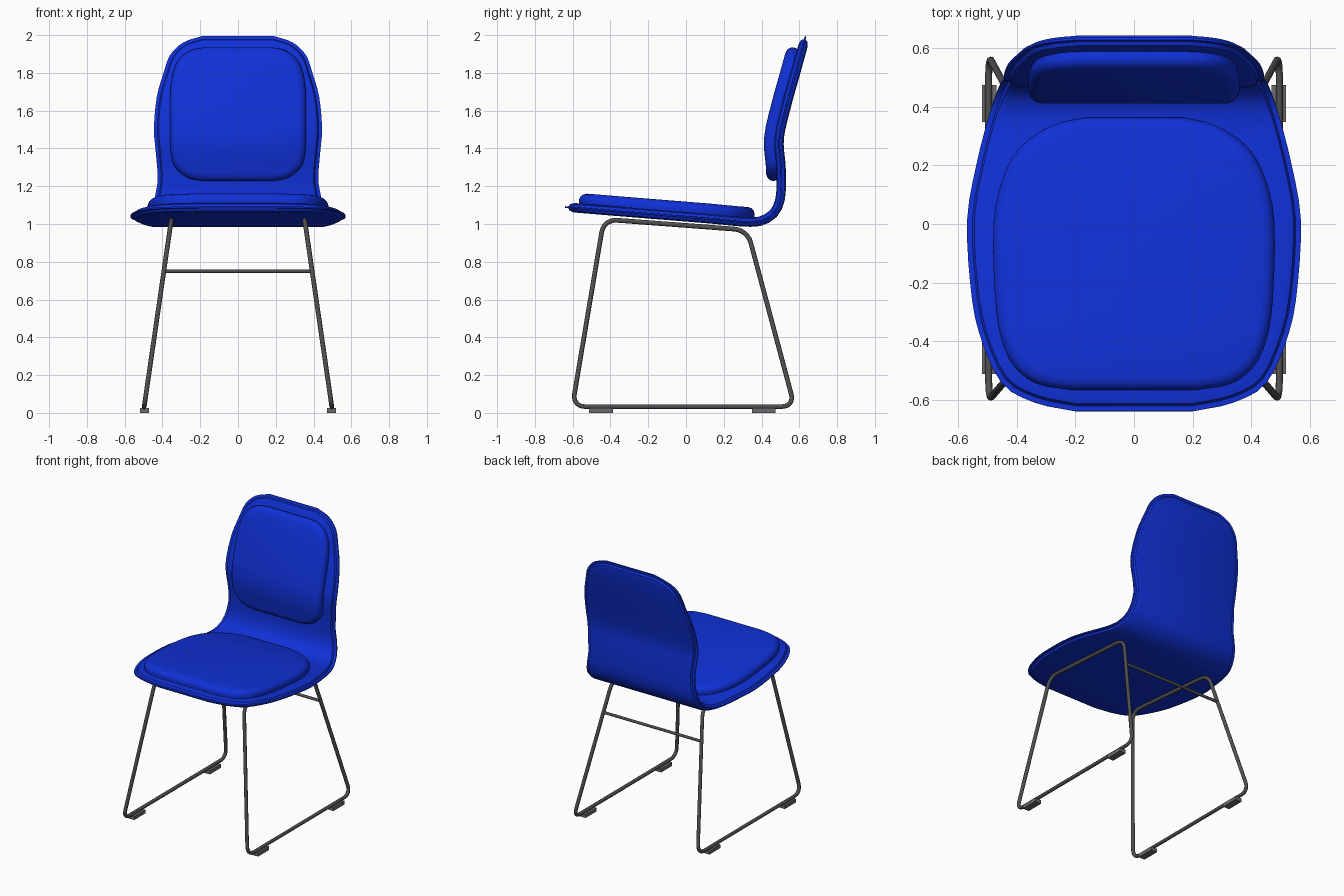
import bpy
import bmesh
import math
from mathutils import Vector
from mathutils.geometry import interpolate_bezier

if "Cube" in bpy.data.objects:
    bpy.data.objects.remove(bpy.data.objects["Cube"], do_unlink=True)


def material(name, color, roughness):
    m = bpy.data.materials.new(name)
    m.use_nodes = True
    m.diffuse_color = (*color, 1)
    bsdf = next(n for n in m.node_tree.nodes if n.type == 'BSDF_PRINCIPLED')
    bsdf.inputs["Base Color"].default_value = (*color, 1)
    bsdf.inputs["Roughness"].default_value = roughness
    return m


BLUE = material("blue upholstery", (0.005, 0.03, 0.68), 0.6)
STEEL = material("dark steel", (0.08, 0.08, 0.078), 0.4)
RUBBER = material("grey glide", (0.15, 0.15, 0.15), 0.7)


def smooth_path(points, steps):
    """Catmull-Rom curve through 2D points."""
    pts = [Vector(p) for p in points]
    pts = [2 * pts[0] - pts[1]] + pts + [2 * pts[-1] - pts[-2]]
    out = []
    for a, b, c, d in zip(pts, pts[1:], pts[2:], pts[3:]):
        for k in range(steps):
            t = k / steps
            out.append(0.5 * (2 * b + (c - a) * t + (2 * a - 5 * b + 4 * c - d) * t * t
                              + (3 * b - a - 3 * c + d) * t ** 3))
    return out + [pts[-2]]


# Side profile of the seat and back as (y, z), with running length
SPINE = smooth_path([(-0.64, 1.09), (-0.3, 1.062), (0.1, 1.03), (0.34, 1.01), (0.43, 1.03),
                     (0.48, 1.08), (0.502, 1.16), (0.503, 1.3), (0.493, 1.45),
                     (0.53, 1.62), (0.58, 1.8), (0.635, 2.0)], 8)
LENGTHS = [0.0]
for p, q in zip(SPINE, SPINE[1:]):
    LENGTHS.append(LENGTHS[-1] + (q - p).length)


def on_spine(s, x, height):
    """Map length s, width x and height above the profile to 3D."""
    i = 0
    while i < len(SPINE) - 2 and LENGTHS[i + 1] < s:
        i += 1
    t = (s - LENGTHS[i]) / (LENGTHS[i + 1] - LENGTHS[i])
    p = SPINE[i].lerp(SPINE[i + 1], t)

    def tangent(k):
        return (SPINE[min(k + 1, len(SPINE) - 1)] - SPINE[max(k - 1, 0)]).normalized()
    d = tangent(i).lerp(tangent(i + 1), min(max(t, 0), 1)).normalized()
    return Vector((x, p.x - d.y * height, p.y + d.x * height))


def finish(obj, mat, angle=35):
    obj.data.materials.append(mat)
    bpy.ops.object.select_all(action='DESELECT')
    obj.select_set(True)
    bpy.context.view_layer.objects.active = obj
    if obj.type == 'CURVE':
        bpy.ops.object.convert(target='MESH')
    bpy.ops.object.shade_smooth_by_angle(angle=math.radians(angle))


def from_bmesh(name, bm, mat, angle=35):
    bmesh.ops.recalc_face_normals(bm, faces=bm.faces)
    mesh = bpy.data.meshes.new(name)
    bm.to_mesh(mesh)
    bm.free()
    obj = bpy.data.objects.new(name, mesh)
    bpy.context.collection.objects.link(obj)
    finish(obj, mat, angle)


def padded_layer(name, outline, rings):
    """Symmetric outline of (length, half width), lofted through (inset, height) rings."""
    side = smooth_path(outline, 3)
    n = len(side)
    loop = side + [Vector((p.x, -p.y)) for p in reversed(side)]
    count = len(loop)
    bm = bmesh.new()
    levels = []
    for inset, height in rings:
        level = []
        for i, p in enumerate(loop):
            d = (loop[(i + 1) % count] - loop[i - 1]).normalized()
            q = p + Vector((d.y, -d.x)) * inset
            level.append(bm.verts.new(on_spine(q.x, q.y, height)))
        levels.append(level)
    for low, high in zip(levels, levels[1:]):
        for i in range(count):
            j = (i + 1) % count
            bm.faces.new((low[i], low[j], high[j], high[i]))
    # Close both sides with strips running across the width
    for level in (levels[0], levels[-1]):
        for i in range(n - 1):
            bm.faces.new((level[i], level[i + 1], level[-2 - i], level[-1 - i]))
    from_bmesh(name, bm, BLUE)


# One-piece shell with a thin outer seam
padded_layer("seat_shell", [
    (0, 0.2), (0.03, 0.34), (0.1, 0.455), (0.27, 0.53), (0.44, 0.56), (0.66, 0.57),
    (0.84, 0.54), (1.0, 0.5), (1.13, 0.46), (1.24, 0.435), (1.32, 0.425), (1.45, 0.435),
    (1.58, 0.445), (1.75, 0.43), (1.88, 0.395), (1.98, 0.36), (2.05, 0.29), (2.085, 0.19)],
    [(0.05, -0.025), (0.025, -0.018), (0.018, -0.005), (0, -0.004), (0, 0.004),
     (0.018, 0.005), (0.025, 0.018), (0.05, 0.025)])

# Cushions
PAD = [(0.005, 0.015), (0, 0.045), (0.005, 0.06), (0.018, 0.073), (0.04, 0.08)]
padded_layer("seat_cushion", [
    (0.07, 0.22), (0.09, 0.33), (0.15, 0.41), (0.25, 0.455), (0.39, 0.475), (0.64, 0.48),
    (0.79, 0.45), (0.9, 0.39), (0.98, 0.28), (1.01, 0.17)], PAD)
padded_layer("back_cushion", [
    (1.3, 0.18), (1.315, 0.26), (1.37, 0.33), (1.45, 0.355), (1.58, 0.36), (1.75, 0.36),
    (1.87, 0.345), (1.95, 0.31), (2.0, 0.24), (2.012, 0.17)], PAD)


def tube(name, points, radius, cyclic):
    curve = bpy.data.curves.new(name, 'CURVE')
    curve.dimensions = '3D'
    curve.bevel_depth = radius
    curve.bevel_resolution = 2
    curve.use_fill_caps = True
    spline = curve.splines.new('POLY')
    spline.points.add(len(points) - 1)
    for sp, p in zip(spline.points, points):
        sp.co = (*p, 1)
    spline.use_cyclic_u = cyclic
    obj = bpy.data.objects.new(name, curve)
    bpy.context.collection.objects.link(obj)
    finish(obj, STEEL, 50)


def leg_x(z):
    return 0.497 - 0.145 * (z - 0.03)


# Splayed sled hoops and their glides
CORNERS = [(-0.435, 1.025), (0.325, 0.968), (0.575, 0.033), (-0.602, 0.033)]
for label, sign in (("left", 1), ("right", -1)):
    corners = [Vector((sign * leg_x(z), y, z)) for y, z in CORNERS]
    path = []
    for i, c in enumerate(corners):
        a = c + (corners[i - 1] - c).normalized() * 0.07
        b = c + (corners[(i + 1) % 4] - c).normalized() * 0.07
        path += interpolate_bezier(a, a.lerp(c, 0.6), b.lerp(c, 0.6), b, 7)
    tube(label + "_leg_hoop", path, 0.0125, True)
    for place, y in (("front", -0.45), ("rear", 0.412)):
        bm = bmesh.new()
        bmesh.ops.create_cube(bm, size=1)
        bmesh.ops.scale(bm, vec=(0.05, 0.126, 0.026), verts=bm.verts)
        bmesh.ops.translate(bm, vec=(sign * 0.495, y, 0.013), verts=bm.verts)
        from_bmesh(f"{label}_{place}_glide", bm, RUBBER)

# Crossbar between the rear legs
tube("rear_crossbar", [Vector((s * leg_x(0.75), 0.383, 0.75)) for s in (-1, 1)], 0.01, False)
